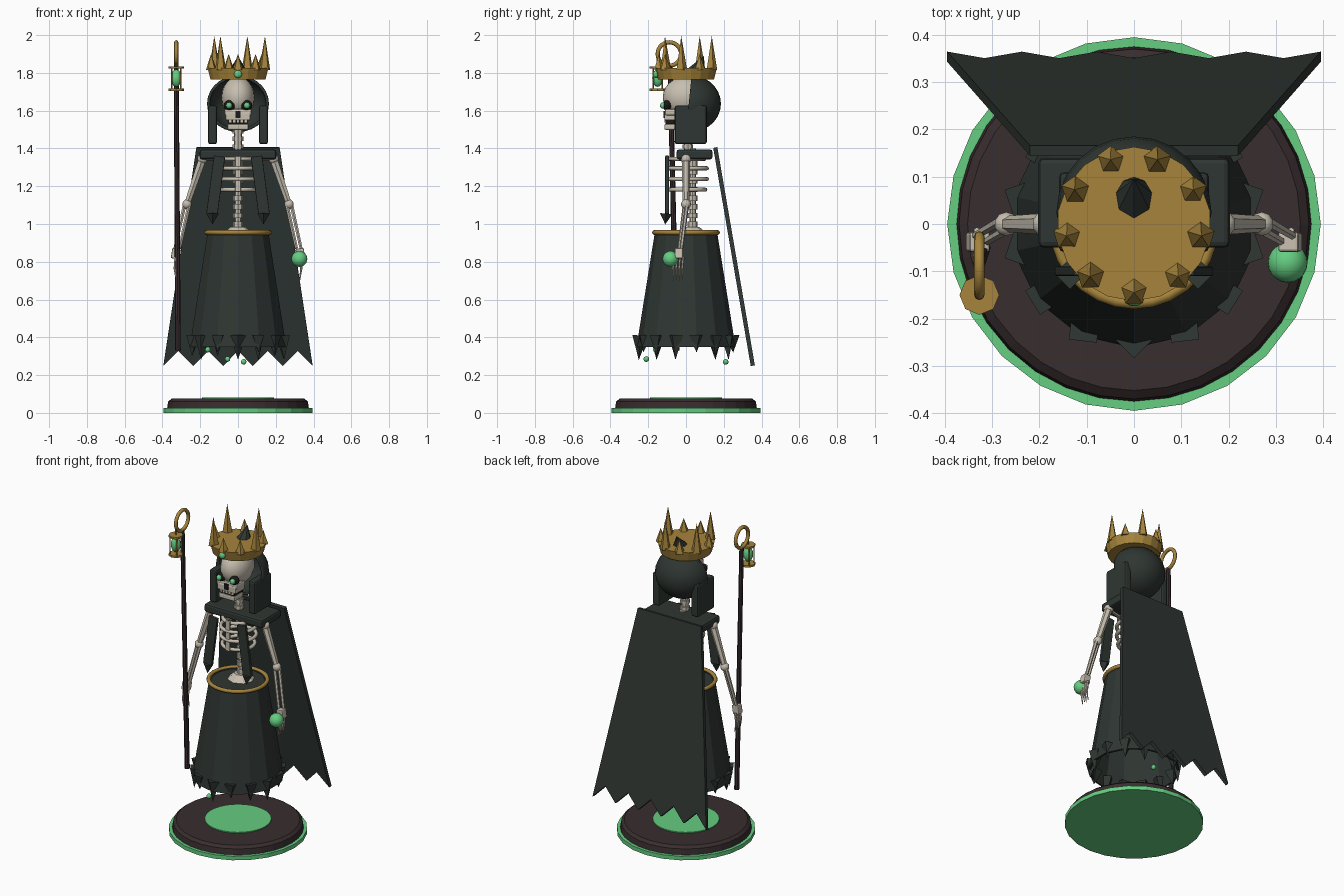
import bpy, bmesh, math
from mathutils import Vector, Matrix

if "Cube" in bpy.data.objects:
    bpy.data.objects.remove(bpy.data.objects["Cube"])


def material(name, r, g, b):
    m = bpy.data.materials.new(name)
    m.use_nodes = True
    m.diffuse_color = (r, g, b, 1)
    m.node_tree.nodes["Principled BSDF"].inputs["Base Color"].default_value = (r, g, b, 1)
    return m


CLOTH = material("dark cloth", .028, .037, .032)
WOOD = material("dark wood", .04, .026, .028)
BONE = material("bone", .57, .52, .43)
GOLD = material("old gold", .38, .23, .045)
GLOW = material("glow green", .13, .61, .22)
BLACK = material("socket black", .01, .009, .01)


def finish(name, bm, mat, smooth=False):
    bmesh.ops.recalc_face_normals(bm, faces=bm.faces)
    me = bpy.data.meshes.new(name)
    bm.to_mesh(me)
    bm.free()
    me.materials.append(mat)
    ob = bpy.data.objects.new(name, me)
    bpy.context.collection.objects.link(ob)
    if smooth:
        bpy.ops.object.select_all(action='DESELECT')
        ob.select_set(True)
        bpy.context.view_layer.objects.active = ob
        bpy.ops.object.shade_smooth_by_angle(angle=math.radians(40))
    return ob


def tube(name, a, b, r1, r2, mat, sides=8, caps=True, smooth=False):
    """Tapered cylinder from point a to point b."""
    a, b = Vector(a), Vector(b)
    d = b - a
    turn = Vector((0, 0, 1)).rotation_difference(d.normalized()).to_matrix().to_4x4()
    bm = bmesh.new()
    bmesh.ops.create_cone(bm, cap_ends=caps, segments=sides, radius1=r1, radius2=r2,
                          depth=d.length, matrix=Matrix.Translation((a + b) / 2) @ turn)
    return finish(name, bm, mat, smooth)


def box(name, centre, size, mat, bevel=0.0, turn=0.0):
    bm = bmesh.new()
    bmesh.ops.create_cube(bm, size=1, matrix=Matrix.Translation(centre)
                          @ Matrix.Rotation(turn, 4, 'Y') @ Matrix.Diagonal((*size, 1)))
    ob = finish(name, bm, mat)
    if bevel:
        mod = ob.modifiers.new("soft edges", 'BEVEL')
        mod.width, mod.segments = bevel, 2
    return ob


def ball(name, centre, radii, mat, sides=16):
    bm = bmesh.new()
    bmesh.ops.create_uvsphere(bm, u_segments=sides, v_segments=sides // 2 + 2, radius=1,
                              matrix=Matrix.Translation(centre) @ Matrix.Diagonal((*radii, 1)))
    return finish(name, bm, mat, True)


def ring(name, centre, rx, ry, minor, mat, upright=False):
    """Torus, optionally stood up in the side plane."""
    bpy.ops.mesh.primitive_torus_add(major_radius=1, minor_radius=minor / rx, major_segments=28,
                                     minor_segments=8, location=centre,
                                     rotation=(0, math.pi / 2 if upright else 0, 0))
    ob = bpy.context.object
    ob.name = name
    ob.scale = (rx, ry, rx)
    ob.data.materials.append(mat)
    bpy.ops.object.shade_smooth_by_angle(angle=math.radians(60))


def polar(r, angle, z):
    return (r * math.sin(angle), -r * math.cos(angle), z)


# Display base
tube("base_rim", (0, 0, 0), (0, 0, .025), .395, .395, GLOW, 24)
tube("base_body", (0, 0, .025), (0, 0, .06), .375, .37, WOOD, 32)
tube("base_top", (0, 0, .06), (0, 0, .075), .37, .352, WOOD, 32)
tube("base_glow_disc", (0, 0, .073), (0, 0, .081), .19, .19, GLOW, 32)

# Skirt, ragged hem and belt
skirt = tube("skirt", (0, 0, .35), (0, 0, .955), .262, .165, CLOTH, 14, caps=False)
skirt.modifiers.new("cloth", 'SOLIDIFY').thickness = .012
tube("skirt_top", (0, 0, .935), (0, 0, .95), .16, .16, CLOTH, 14)
for i in range(14):
    t = 2 * math.pi * i / 14
    tip = .28 + .02 * (i * 5 % 3)
    tube("hem_point", polar(.242, t, .41), polar(.25, t, tip), .042, 0, CLOTH, 4)
ring("belt", (0, 0, .955), .168, .168, .012, GOLD)
for p in ((-.055, -.21, .285), (.03, .21, .27), (-.16, -.16, .335)):
    ball("glow_drop", p, (.015,) * 3, GLOW, 10)

# Cape with zigzag lower edge
bm = bmesh.new()
edge = [(-.395 + .079 * i, .25 + .08 * (i % 2)) for i in range(11)]
outline = [(-.22, 1.405)] + edge + [(.22, 1.405)]
verts = [bm.verts.new((x, .155 + (1.405 - z) * .172, z)) for x, z in outline]
bm.faces.new(verts)
cape = finish("cape", bm, CLOTH)
mod = cape.modifiers.new("cloth", 'SOLIDIFY')
mod.thickness, mod.offset = .022, 0

# Spine, pelvis and ribcage
tube("pelvis", (0, .03, .93), (0, .03, .985), .1, .04, BONE, 8)
tube("spine", (0, .035, .95), (0, .035, 1.4), .017, .017, BONE)
for i in range(9):
    z = .985 + i * .046
    tube("vertebra", (0, .035, z), (0, .035, z + .028), .027, .027, BONE)
tube("neck", (0, .01, 1.36), (0, .01, 1.56), .021, .021, BONE)
for z in (1.4, 1.44, 1.48):
    tube("neck_vertebra", (0, .01, z), (0, .01, z + .022), .028, .028, BONE)
for z, r in ((1.345, .088), (1.295, .1), (1.238, .1), (1.182, .092)):
    ring("rib", (0, .005, z), r, r * 1.05, .011, BONE)
box("sternum", (0, -.098, 1.265), (.03, .016, .19), BONE, .005)

# Shoulder mantle
box("mantle", (0, .045, 1.368), (.405, .19, .052), CLOTH, .012)

# Arms, hands, hood sides and hanging strips
for side, label in ((1, "left"), (-1, "right")):
    def m(x, y, z):
        return (side * x, y, z)
    shoulder, elbow, wrist = m(.188, 0, 1.345), m(.27, 0, 1.105), m(.322, -.03, .87)
    tube(label + "_collarbone", m(.02, -.04, 1.345), shoulder, .013, .013, BONE)
    ball(label + "_shoulder", shoulder, (.028,) * 3, BONE, 10)
    tube(label + "_upper_arm", shoulder, elbow, .023, .017, BONE, 6)
    ball(label + "_elbow", elbow, (.026,) * 3, BONE, 10)
    for off in (-.012, .012):
        tube(label + "_forearm", m(.27 + off, off / 2, 1.105), m(.322 + off, -.03 + off / 2, .87),
             .011, .009, BONE, 6)
    box(label + "_palm", m(.33, -.038, .843), (.044, .042, .055), BONE, .006, side * -.15)
    for i in range(4):
        y = -.062 + i * .016
        knuckle = m(.335, y - .006, .765)
        tube(label + "_finger", m(.332, y, .825), knuckle, .007, .006, BONE, 6)
        tube(label + "_fingertip", knuckle, m(.326, y - .004, .695 + .01 * (i % 2)),
             .006, .002, BONE, 6)
    box(label + "_hood_side", m(.135, .025, 1.525), (.048, .17, .205), CLOTH, .012)
    box(label + "_strip", m(.118, -.1, 1.205), (.06, .02, .31), CLOTH, .004, side * -.13)
    tube(label + "_strip_point", m(.135, -.105, 1.055), m(.135, -.11, .998), .033, 0, CLOTH, 4)
    # Eyes
    ball(label + "_eye_socket", m(.045, -.1, 1.627), (.031, .022, .029), BLACK, 12)
    ball(label + "_eye_glow", m(.047, -.121, 1.627), (.017,) * 3, GLOW, 10)

ball("hand_orb", (.325, -.082, .815), (.042,) * 3, GLOW, 20)

# Skull
ball("cranium", (0, -.005, 1.67), (.088, .118, .11), BONE, 20)
box("cheekbones", (0, -.07, 1.592), (.145, .085, .035), BONE, .01)
box("upper_jaw", (0, -.07, 1.57), (.13, .09, .045), BONE, .008)
box("mouth_gap", (0, -.066, 1.54), (.1, .085, .03), BLACK)
box("lower_jaw", (0, -.07, 1.514), (.112, .09, .032), BONE, .008)
box("nose_hole", (0, -.114, 1.58), (.026, .012, .036), BLACK)
for i in range(5):
    box("tooth", (-.04 + i * .02, -.108, 1.545), (.013, .01, .014), BONE)

# Hood: open-fronted shell with a small peak
hood = ball("hood", (0, .025, 1.637), (.164, .16, .15), CLOTH, 24)
bm = bmesh.new()
bm.from_mesh(hood.data)
bmesh.ops.bisect_plane(bm, geom=bm.verts[:] + bm.edges[:] + bm.faces[:], plane_co=(0, .015, 1.64),
                       plane_no=(0, -1, .1), clear_outer=True)
bm.to_mesh(hood.data)
bm.free()
hood.modifiers.new("cloth", 'SOLIDIFY').thickness = .015
tube("hood_peak", (0, .055, 1.8), (0, .095, 1.89), .052, 0, CLOTH, 8)

# Crown
tube("crown_band", (0, 0, 1.765), (0, 0, 1.825), .148, .163, GOLD, 18)
for i in range(9):
    t = 2 * math.pi * i / 9
    tall = i > 0 and i % 2 == 0
    tube("crown_spike", polar(.143, t, 1.815), polar(.145, t, 1.995 if tall else 1.9),
         .031, 0, GOLD, 5)
ball("crown_gem", (0, -.158, 1.793), (.021, .016, .021), GLOW, 12)

# Staff with ring and hanging lantern
tube("staff", (-.318, -.05, .33), (-.327, -.085, 1.84), .015, .013, WOOD, 8)
ring("staff_ring", (-.327, -.088, 1.9), .062, .062, .011, GOLD, True)
lx, ly = -.327, -.15
tube("lantern_hook", (lx, ly, 1.83), (lx, ly, 1.9), .005, .005, GOLD, 6)
for z in (1.705, 1.822):
    tube("lantern_plate", (lx, ly, z), (lx, ly, z + .012), .042, .042, GOLD, 8)
for i in range(4):
    a = math.pi / 4 + i * math.pi / 2
    x, y = lx + .034 * math.cos(a), ly + .034 * math.sin(a)
    tube("lantern_bar", (x, y, 1.71), (x, y, 1.828), .004, .004, GOLD, 6)
ball("lantern_flame", (lx, ly, 1.772), (.029, .029, .046), GLOW, 12)
